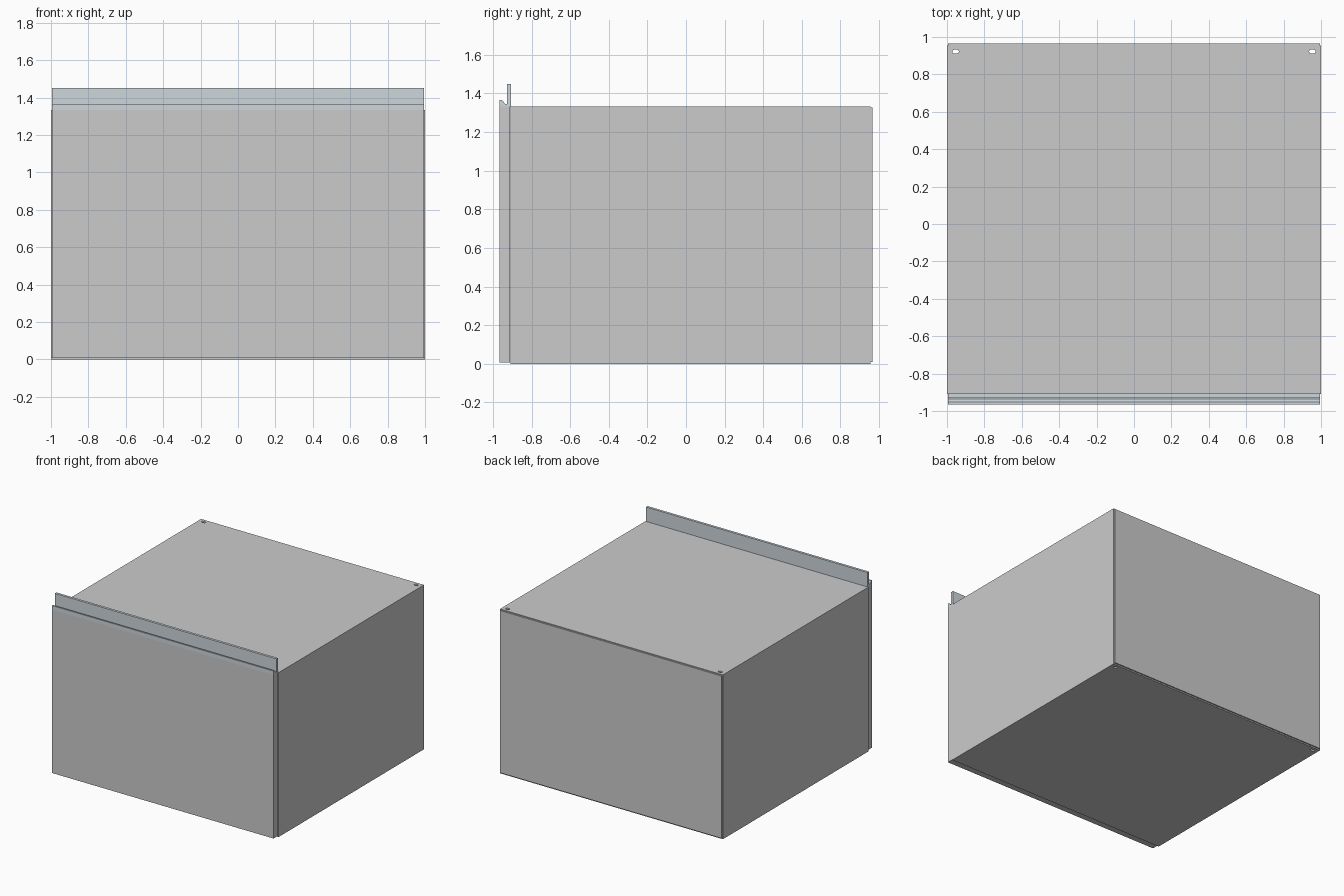
import bpy, bmesh, math

if "Cube" in bpy.data.objects:
    bpy.data.objects.remove(bpy.data.objects["Cube"])


def box(name, x, y, z):
    """Box from (min, max) ranges."""
    bm = bmesh.new()
    bmesh.ops.create_cube(bm, size=1)
    for v in bm.verts:
        v.co = [(r[0] + r[1]) / 2 + c * (r[1] - r[0]) for r, c in zip((x, y, z), v.co)]
    return finish(name, bm)


def extrude(name, points, offset):
    """Solid made by sweeping a closed outline along an offset."""
    bm = bmesh.new()
    face = bm.faces.new([bm.verts.new(p) for p in points])
    new = bmesh.ops.extrude_face_region(bm, geom=[face])["geom"]
    verts = [g for g in new if isinstance(g, bmesh.types.BMVert)]
    bmesh.ops.translate(bm, verts=verts, vec=offset)
    bmesh.ops.recalc_face_normals(bm, faces=bm.faces)
    return finish(name, bm)


def finish(name, bm):
    mesh = bpy.data.meshes.new(name)
    bm.to_mesh(mesh)
    bm.free()
    obj = bpy.data.objects.new(name, mesh)
    bpy.context.collection.objects.link(obj)
    return obj


# Cabinet body
body = box("cabinet_body", (-1, 1), (-0.908, 0.955), (0, 1.333))

# Rounded mounting slots through both rear corners
for side in (-1, 1):
    r, half = 0.01, 0.008
    outline = []
    for i in range(14):
        a = -math.pi / 2 + math.pi * (i if i < 7 else i - 1) / 6
        cx = half if i < 7 else -half
        outline.append((side * 0.954 + cx + r * math.cos(a), 0.922 + r * math.sin(a), -0.1))
    cutter = extrude("slot_cutter", outline, (0, 0, 1.6))
    cutter.hide_render = True
    cutter.hide_set(True)
    cut = body.modifiers.new("mounting_slot", "BOOLEAN")
    cut.operation = "DIFFERENCE"
    cut.solver = "EXACT"
    cut.object = cutter

# Thin back panel and drawer front
box("back_panel", (-0.994, 0.994), (0.955, 0.965), (0.01, 1.326))
box("drawer_front", (-0.994, 0.994), (-0.965, -0.911), (0.008, 1.333))

# Grip rail: low sloped lip in front, tall upright behind
profile = [(-0.965, 1.333), (-0.907, 1.333), (-0.907, 1.45), (-0.927, 1.45),
           (-0.927, 1.345), (-0.936, 1.345), (-0.953, 1.366), (-0.965, 1.366)]
rail = extrude("grip_rail", [(-0.994, y, z) for y, z in profile], (1.988, 0, 0))
metal = bpy.data.materials.new("rail_metal")
metal.diffuse_color = (0.62, 0.68, 0.72, 1)
metal.use_nodes = True
metal.node_tree.nodes["Principled BSDF"].inputs["Base Color"].default_value = metal.diffuse_color
rail.data.materials.append(metal)
